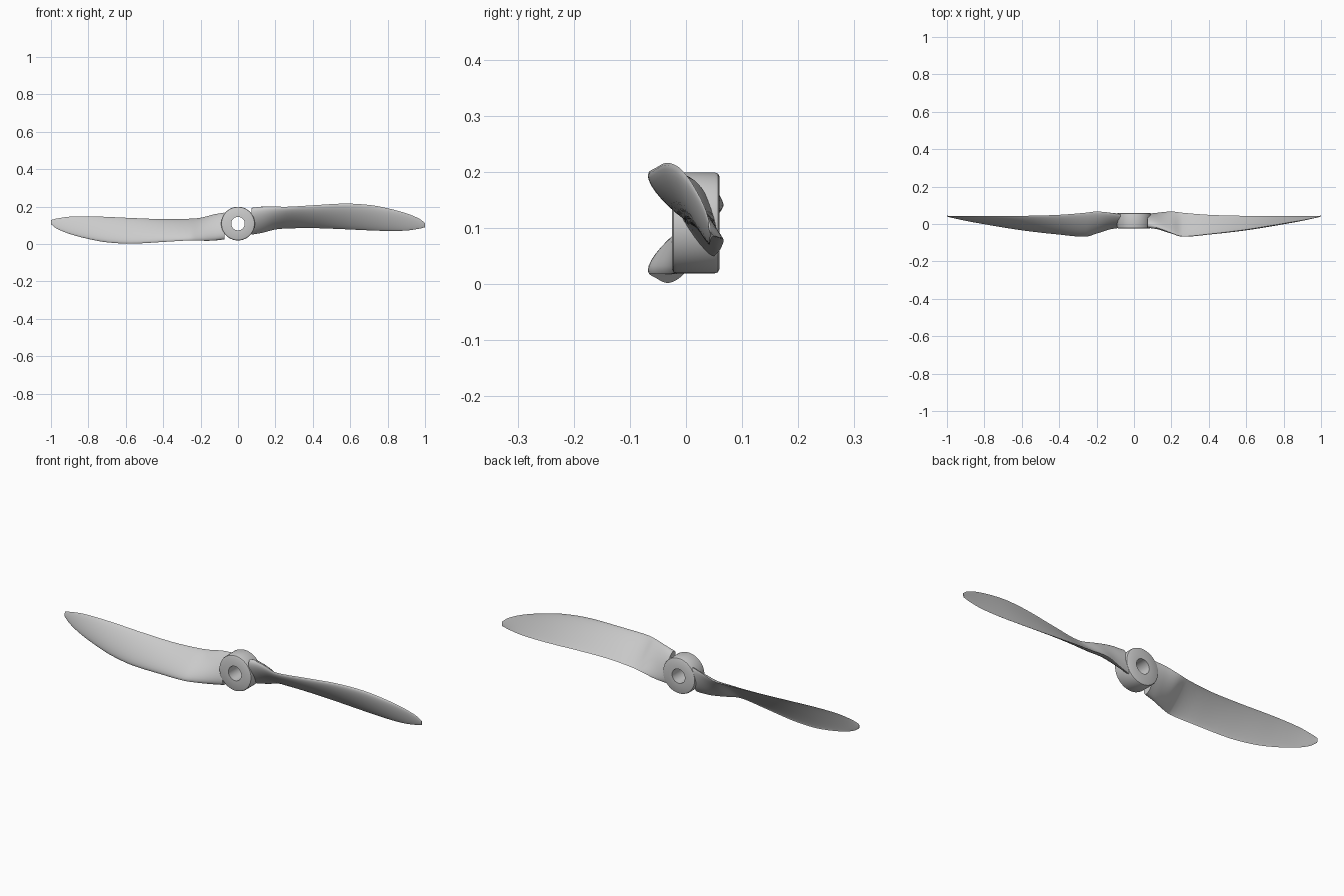
import bpy, bmesh, math
from mathutils import Matrix, Vector

if "Cube" in bpy.data.objects:
    bpy.data.objects.remove(bpy.data.objects["Cube"])

CZ = 0.109  # height of the shaft axis

# Blade stations: x, leading edge y z, trailing edge y z, front bulge, back bulge
STATIONS = [
    (0.072, -0.010, 0.192, 0.050, 0.050, 0.026, 0.030),
    (0.13, -0.022, 0.199, 0.060, 0.060, 0.027, 0.020),
    (0.20, -0.048, 0.200, 0.067, 0.078, 0.025, 0.010),
    (0.26, -0.066, 0.199, 0.060, 0.083, 0.021, -0.004),
    (0.40, -0.054, 0.207, 0.049, 0.085, 0.020, -0.005),
    (0.57, -0.034, 0.216, 0.044, 0.079, 0.018, -0.005),
    (0.70, -0.014, 0.209, 0.043, 0.073, 0.016, -0.004),
    (0.80, 0.003, 0.191, 0.042, 0.070, 0.013, -0.003),
    (0.90, 0.020, 0.164, 0.042, 0.072, 0.008, -0.001),
    (0.97, 0.034, 0.135, 0.043, 0.082, 0.004, 0.001),
    (1.00, 0.041, 0.112, 0.044, 0.090, 0.002, 0.002),
]


def finish(bm, name):
    bmesh.ops.recalc_face_normals(bm, faces=bm.faces[:])
    me = bpy.data.meshes.new(name)
    bm.to_mesh(me)
    bm.free()
    ob = bpy.data.objects.new(name, me)
    bpy.context.collection.objects.link(ob)
    bpy.ops.object.select_all(action='DESELECT')
    ob.select_set(True)
    bpy.context.view_layer.objects.active = ob
    bpy.ops.object.shade_smooth_by_angle(angle=math.radians(35))
    return ob


def smooth_stations(sub=5):
    """Hermite interpolation between stations, respecting uneven x spacing."""
    s, n = STATIONS, len(STATIONS)
    slope = []
    for i in range(n):
        a, b = s[max(i - 1, 0)], s[min(i + 1, n - 1)]
        slope.append([(q - p) / (b[0] - a[0]) for p, q in zip(a, b)])
    out = []
    for i in range(n - 1):
        h = s[i + 1][0] - s[i][0]
        for k in range(sub):
            t = k / sub
            out.append([(2*t**3 - 3*t*t + 1) * s[i][j] + (t**3 - 2*t*t + t) * h * slope[i][j]
                        + (3*t*t - 2*t**3) * s[i+1][j] + (t**3 - t*t) * h * slope[i+1][j]
                        for j in range(7)])
    out.append(list(s[-1]))
    return out


def section(st, n=14):
    """Closed airfoil loop: front side from leading to trailing edge, then back."""
    x, ly, lz, ty, tz, f, b = st
    le, te = Vector((x, ly, lz)), Vector((x, ty, tz))
    d = (te - le).normalized()
    front = Vector((0, d.z, -d.y))
    ts = [(1 - math.cos(math.pi * i / n)) / 2 for i in range(n + 1)]

    def pt(t, amount):
        return le.lerp(te, t) + front * amount * 2.26 * math.sqrt(t) * max(1 - t, 0) ** 0.7
    return [pt(t, f) for t in ts] + [pt(t, -b) for t in ts[-2:0:-1]]


def blade(name, turn):
    bm = bmesh.new()
    rings = [[bm.verts.new(p) for p in section(st)] for st in smooth_stations()]
    for a, b in zip(rings, rings[1:]):
        m = len(a)
        for i in range(m):
            bm.faces.new((a[i], a[(i + 1) % m], b[(i + 1) % m], b[i]))
    bm.faces.new(rings[0])
    bm.faces.new(rings[-1])
    bmesh.ops.rotate(bm, verts=bm.verts[:], cent=(0, 0, CZ),
                     matrix=Matrix.Rotation(turn, 3, 'Y'))
    return finish(bm, name)


# Two blades, half a turn apart
blade("blade_right", 0)
blade("blade_left", math.pi)

# Hub: turned ring with chamfered rims and a through bore
profile = [(0.036, -0.025), (0.082, -0.025), (0.088, -0.022), (0.090, -0.016),
           (0.090, 0.051), (0.088, 0.057), (0.082, 0.060), (0.036, 0.060)]
bm = bmesh.new()
N = 64
rings = [[bm.verts.new((r * math.cos(2 * math.pi * k / N), y,
                        CZ + r * math.sin(2 * math.pi * k / N))) for r, y in profile]
         for k in range(N)]
for k in range(N):
    a, b = rings[k], rings[(k + 1) % N]
    for i in range(len(profile)):
        j = (i + 1) % len(profile)
        bm.faces.new((a[i], a[j], b[j], b[i]))
finish(bm, "hub")
